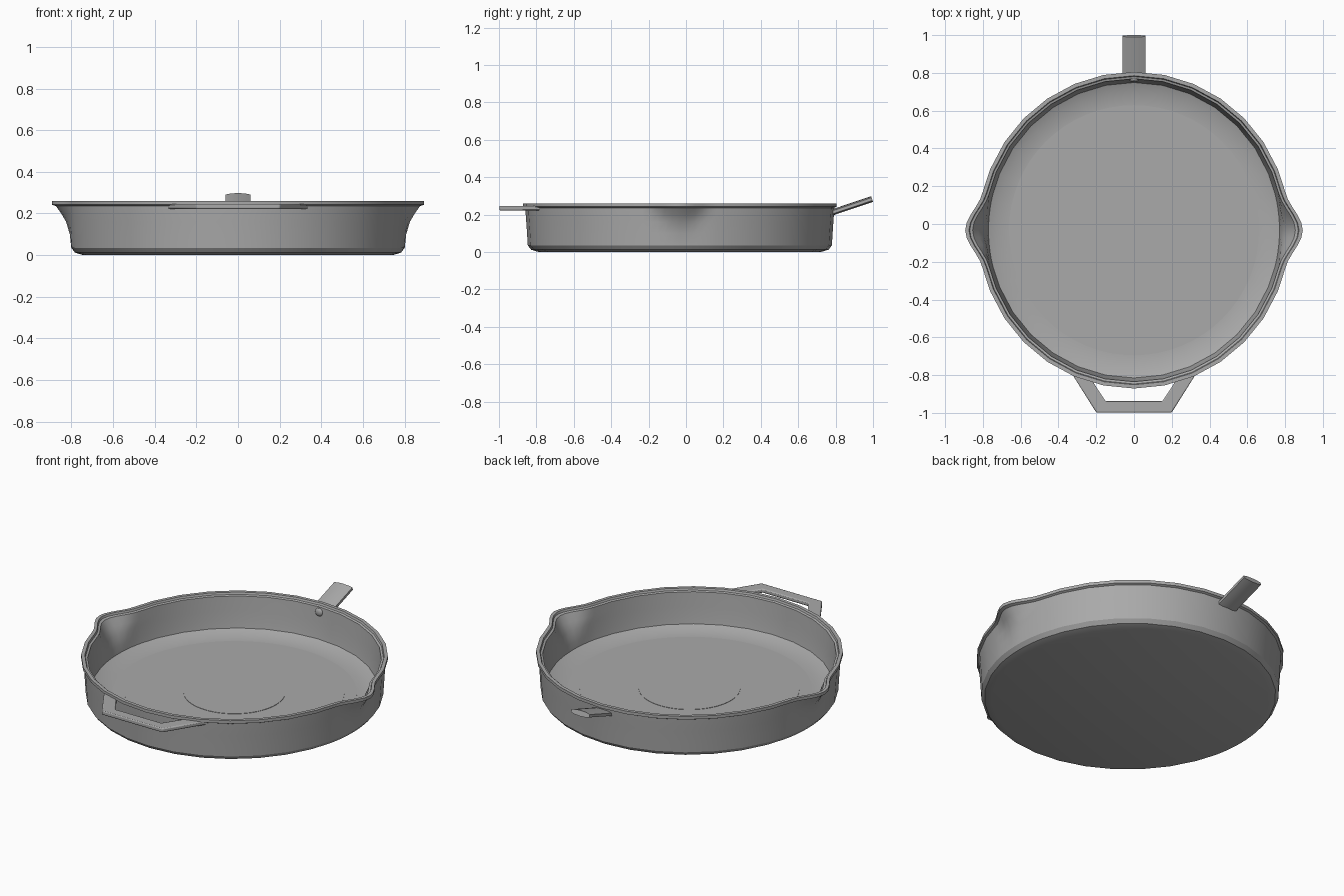
import bpy, bmesh, math
from mathutils import Vector

cube = bpy.data.objects.get("Cube")
if cube:
    bpy.data.objects.remove(cube)

iron = bpy.data.materials.new("grey iron")
iron.use_nodes = True
COLOR = (0.4, 0.4, 0.4, 1)
iron.diffuse_color = COLOR
iron.node_tree.nodes["Principled BSDF"].inputs["Base Color"].default_value = COLOR

CY = -0.033  # pan centre in y


def finish(name, bm, angle=30):
    bmesh.ops.recalc_face_normals(bm, faces=bm.faces)
    mesh = bpy.data.meshes.new(name)
    bm.to_mesh(mesh)
    bm.free()
    mesh.materials.append(iron)
    obj = bpy.data.objects.new(name, mesh)
    bpy.context.collection.objects.link(obj)
    bpy.ops.object.select_all(action='DESELECT')
    obj.select_set(True)
    bpy.context.view_layer.objects.active = obj
    bpy.ops.object.shade_smooth_by_angle(angle=math.radians(angle))
    return obj


def loft(bm, rings):
    """Skin closed rings of equal length and cap both ends."""
    loops = [[bm.verts.new(p) for p in ring] for ring in rings]
    n = len(loops[0])
    for a, b in zip(loops, loops[1:]):
        for i in range(n):
            j = (i + 1) % n
            bm.faces.new((a[i], a[j], b[j], b[i]))
    bm.faces.new(loops[0])
    bm.faces.new(loops[-1])


# Pan body: lathed wall with two pouring spouts pushed outwards
# profile entries are radius, height, spout strength
profile = [
    (0.755, 0, 0), (0.795, 0.012, 0), (0.813, 0.035, 0),
    (0.817, 0.1, 0.05), (0.821, 0.16, 0.25), (0.824, 0.2, 0.55),
    (0.826, 0.236, 0.9), (0.838, 0.242, 1), (0.838, 0.26, 1),
    (0.818, 0.26, 1), (0.814, 0.248, 1), (0.802, 0.244, 0.95),
    (0.798, 0.2, 0.6), (0.794, 0.16, 0.28), (0.788, 0.1, 0.05),
    (0.782, 0.062, 0), (0.74, 0.045, 0), (0.665, 0.036, 0),
]
angles = [k * 11.25 for k in range(32)]
for side in (0, 180):
    angles += [(side + s * a) % 360 for s in (-1, 1) for a in (2.8, 5.6, 8.4, 14)]
angles.sort()


def body_point(r, z, strength, deg):
    a = math.radians(deg)
    x, y = 0.985 * r * math.cos(a), r * math.sin(a)
    width = 0.2 * math.sqrt(strength)
    if abs(y) < width:
        bump = 0.5 + 0.5 * math.cos(math.pi * y / width)
        x += math.copysign(0.068 * strength * bump, x)
    return (x, y + CY, z)


bm = bmesh.new()
loft(bm, [[body_point(*p, a) for a in angles] for p in profile])
finish("pan_body", bm)

# Shallow concentric steps in the cooking floor
for i, radius in enumerate((0.662, 0.594, 0.275)):
    bm = bmesh.new()
    rings = []
    for z in (0.034, 0.038 + 0.002 * i):
        rings.append([(radius * math.cos(t * math.tau / 64),
                       CY + radius * math.sin(t * math.tau / 64), z)
                      for t in range(64)])
    loft(bm, rings)
    finish("floor_step_%d" % (i + 1), bm)

# Front helper handle: flat angular loop
outer = [(-0.34, -0.775), (-0.2, -0.998), (0.2, -0.998), (0.34, -0.775)]
inner = [(-0.235, -0.81), (-0.15, -0.938), (0.15, -0.938), (0.235, -0.81)]
bm = bmesh.new()
ov = [bm.verts.new((x, y, 0.222)) for x, y in outer]
iv = [bm.verts.new((x, y, 0.222)) for x, y in inner]
for i in range(3):
    bm.faces.new((ov[i], ov[i + 1], iv[i + 1], iv[i]))
ext = bmesh.ops.extrude_face_region(bm, geom=bm.faces[:])
top = [v for v in ext["geom"] if isinstance(v, bmesh.types.BMVert)]
bmesh.ops.translate(bm, verts=top, vec=(0, 0, 0.024))
handle = finish("front_handle", bm)
bevel = handle.modifiers.new("soft_edges", 'BEVEL')
bevel.width = 0.006
bevel.segments = 2

# Rear handle stub: flattened bar sloping upwards
section = [(-0.06, -0.008), (-0.035, -0.014), (0, -0.016), (0.035, -0.014),
           (0.06, -0.008), (0.06, 0.008), (0.035, 0.014), (0, 0.016),
           (-0.035, 0.014), (-0.06, 0.008)]
start, end = Vector((0, 0.772, 0.208)), Vector((0, 0.995, 0.283))
up = Vector((1, 0, 0)).cross(end - start).normalized()
bm = bmesh.new()
loft(bm, [[c + Vector((x, 0, 0)) + up * h for x, h in section]
          for c in (start, end)])
finish("rear_handle", bm)

# Small rivet on the inner wall behind the rear handle
bm = bmesh.new()
bmesh.ops.create_uvsphere(bm, u_segments=16, v_segments=8, radius=0.024)
bmesh.ops.scale(bm, verts=bm.verts, vec=(1, 0.5, 1))
bmesh.ops.translate(bm, verts=bm.verts, vec=(0, 0.764, 0.215))
finish("handle_rivet", bm)
